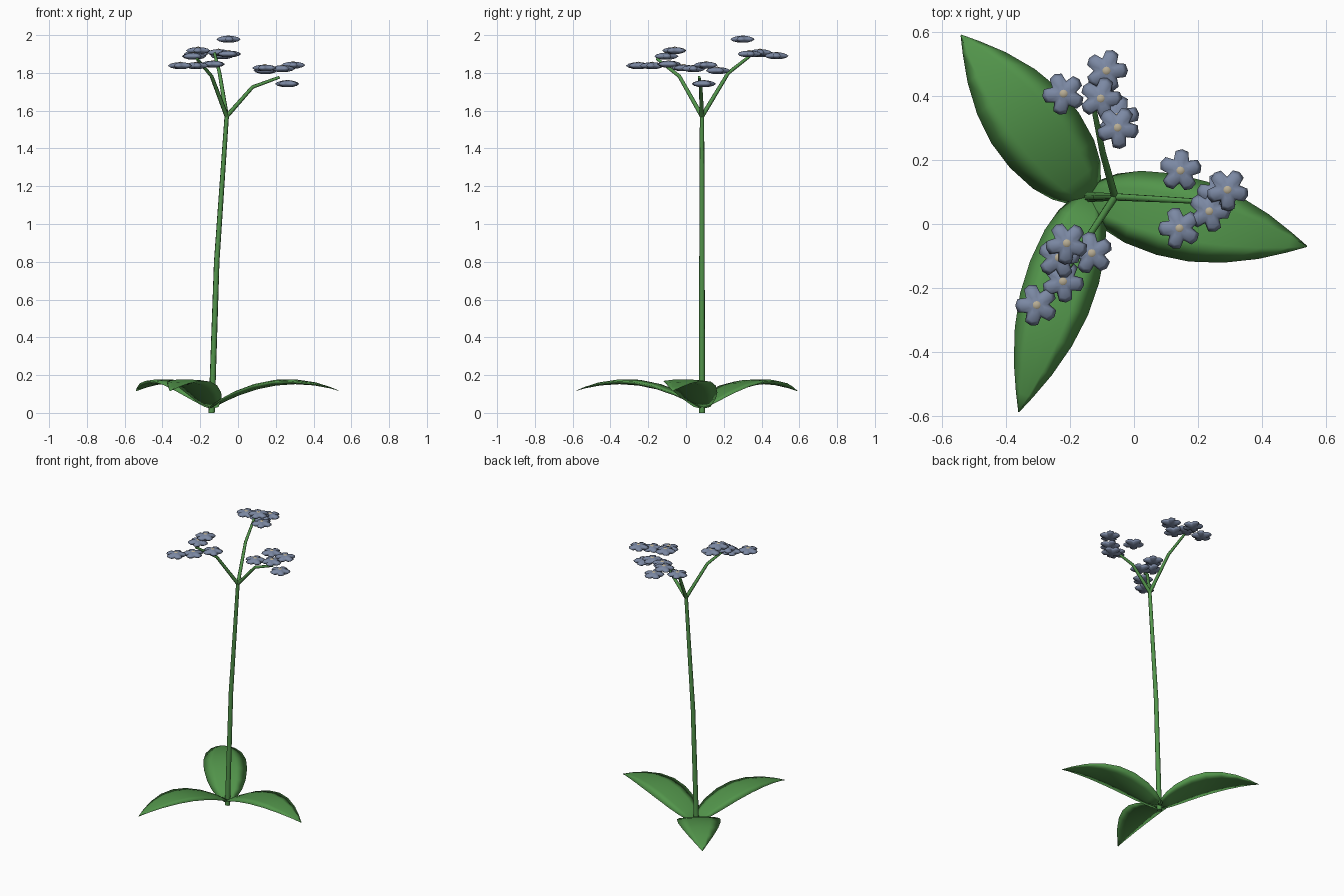
import bpy, bmesh, math, random
from mathutils import Vector, Matrix

if "Cube" in bpy.data.objects:
    bpy.data.objects.remove(bpy.data.objects["Cube"])

random.seed(4)


def material(name, rgb):
    m = bpy.data.materials.new(name)
    m.diffuse_color = (*rgb, 1)
    m.use_nodes = True
    m.node_tree.nodes["Principled BSDF"].inputs["Base Color"].default_value = m.diffuse_color
    return m


GREEN = material("leaf green", (0.085, 0.30, 0.07))
BLUE = material("petal slate blue", (0.20, 0.25, 0.37))
TAN = material("flower centre tan", (0.48, 0.42, 0.30))


def finish(bm, name, mats):
    bmesh.ops.recalc_face_normals(bm, faces=bm.faces)
    mesh = bpy.data.meshes.new(name)
    for f in bm.faces:
        f.smooth = True
    bm.to_mesh(mesh)
    bm.free()
    for m in mats:
        mesh.materials.append(m)
    ob = bpy.data.objects.new(name, mesh)
    bpy.context.collection.objects.link(ob)
    return ob


def tube(name, pts, radii, sides=7):
    """Tapered tube through the points, with sharp caps."""
    pts = [Vector(p) for p in pts]
    bm = bmesh.new()
    rings = []
    for i, (p, r) in enumerate(zip(pts, radii)):
        d = (pts[min(i + 1, len(pts) - 1)] - pts[max(i - 1, 0)]).normalized()
        a = d.cross(Vector((0.3, 1, 0))).normalized()
        b = d.cross(a)
        rings.append([bm.verts.new(p + r * (a * math.cos(t) + b * math.sin(t)))
                      for t in (2 * math.pi * k / sides for k in range(sides))])
    for lo, hi in zip(rings, rings[1:]):
        for k in range(sides):
            n = (k + 1) % sides
            bm.faces.new((lo[k], lo[n], hi[n], hi[k]))
    for cap in (bm.faces.new(rings[0][::-1]), bm.faces.new(rings[-1])):
        for e in cap.edges:
            e.smooth = False
    return finish(bm, name, [GREEN])


# Stem and three branches
FORK = (-0.06, 0.085, 1.57)
tube("stem", [(-0.14, 0.085, 0), (-0.113, 0.085, 0.8), FORK], [0.017, 0.015, 0.012])
for side, mid, end in (
        ("right", (0.077, 0.078, 1.725), (0.22, 0.07, 1.777)),
        ("back", (-0.098, 0.224, 1.80), (-0.126, 0.364, 1.91)),
        ("front", (-0.14, -0.035, 1.782), (-0.218, -0.155, 1.875))):
    tube("branch_" + side, [FORK, mid, end], [0.012, 0.010, 0.008])

# Arching leaves with a lens-shaped section: (position along leaf, half width)
OUTLINE = [(0, .045), (.1, .09), (.2, .115), (.35, .13), (.5, .128),
           (.65, .108), (.8, .072), (.92, .032), (1, .002)]
SECTION = [(-1, 0), (-.5, .75), (0, 1), (.5, .75), (1, 0), (.5, -.75), (0, -1), (-.5, -.75)]


def leaf(name, tip, width):
    base = Vector((-0.14, 0.085, 0))
    along = Vector((*tip, 0)) - base
    across = Vector((-along.y, along.x, 0)).normalized()
    bm = bmesh.new()
    rows = []
    for u, w in OUTLINE:
        z = 0.03 + 0.435 * u - 0.35 * u * u
        row = []
        for s, t in SECTION:
            p = base + along * u + across * (s * w * width)
            p.z = z + w * (0.04 * s * s + 0.12 * t)
            row.append(bm.verts.new(p))
        rows.append(row)
    for a, b in zip(rows, rows[1:]):
        for k in range(8):
            n = (k + 1) % 8
            bm.faces.new((a[k], b[k], b[n], a[n]))
    bm.faces.new(rows[0])
    bm.faces.new(rows[-1])
    finish(bm, name, [GREEN])


leaf("leaf_right", (0.54, -0.07), 1.0)
leaf("leaf_back", (-0.54, 0.59), 1.06)
leaf("leaf_front", (-0.36, -0.587), 0.87)

# One petal lobe: (angle in degrees, radius), repeated five times
LOBE = [(-36, .040), (-19, .063), (0, .067), (19, .063)]


# Flowers: a five-lobed lens with a small button on top
def flower(name, pos, spin):
    bm = bmesh.new()
    rim = [(math.radians(a + 72 * k) + spin, r) for k in range(5) for a, r in LOBE]

    def ring(scale, z):
        return [bm.verts.new(pos + Vector((r * scale * math.cos(a), r * scale * math.sin(a), z)))
                for a, r in rim]

    edge = ring(1, 0)
    for sign in (1, -1):
        outer = edge
        for scale, z in ((.8, .010), (.4, .017)):
            inner = ring(scale, sign * z)
            for k in range(len(rim)):
                n = (k + 1) % len(rim)
                bm.faces.new((outer[k], outer[n], inner[n], inner[k]))
            outer = inner
        bm.faces.new(outer)
    petals = len(bm.faces)
    m = Matrix.Translation(pos + Vector((0, 0, 0.007))) @ Matrix.Diagonal((1, 1, 0.75, 1))
    bmesh.ops.create_uvsphere(bm, u_segments=10, v_segments=6, radius=0.019, matrix=m)
    for i, f in enumerate(bm.faces):
        f.material_index = int(i >= petals)
    finish(bm, name, [BLUE, TAN])


CLUSTERS = {
    "right": [(.145, .167, 1.812), (.142, -.013, 1.826), (.235, .04, 1.822),
              (.292, .107, 1.841), (.262, .092, 1.742)],
    "back": [(-.086, .479, 1.89), (-.22, .407, 1.90), (-.104, .392, 1.907),
             (-.051, .301, 1.978), (-.05, .335, 1.90)],
    "front": [(-.21, -.06, 1.918), (-.132, -.091, 1.846), (-.222, -.179, 1.838),
              (-.304, -.253, 1.838), (-.235, -.105, 1.888)]}
for side, spots in CLUSTERS.items():
    for i, p in enumerate(spots):
        flower(f"flower_{side}_{i + 1}", Vector(p), random.uniform(0, math.tau))
